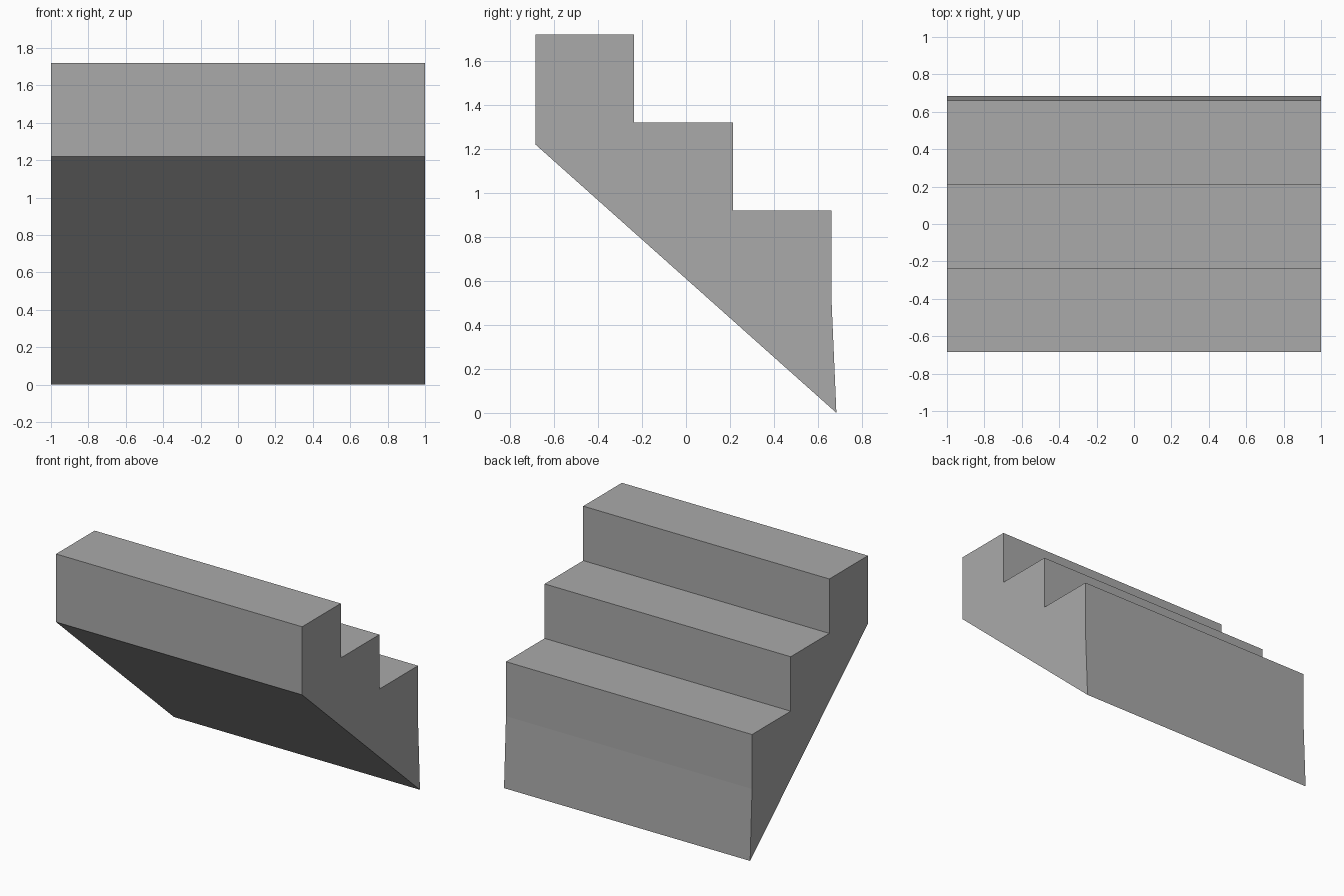
import bpy, bmesh

if "Cube" in bpy.data.objects:
    bpy.data.objects.remove(bpy.data.objects["Cube"])

HALF_WIDTH = 1.0
RUN, RISE, STEPS = 0.4485, 0.40, 3
FRONT_Y, TOP_Z = -0.684, 1.72

# Side profile (y, z): front face, three treads with risers, tapered foot
profile = [(FRONT_Y, 1.22)]
for i in range(STEPS):
    y, z = FRONT_Y + i * RUN, TOP_Z - i * RISE
    profile += [(y, z), (y + RUN, z)]
profile += [(FRONT_Y + STEPS * RUN, 0.52), (0.684, 0.0)]

# Extrude the profile across the width
bm = bmesh.new()
side = bm.faces.new([bm.verts.new((-HALF_WIDTH, y, z)) for y, z in profile])
result = bmesh.ops.extrude_face_region(bm, geom=[side], use_keep_orig=True)
moved = [g for g in result["geom"] if isinstance(g, bmesh.types.BMVert)]
bmesh.ops.translate(bm, verts=moved, vec=(2 * HALF_WIDTH, 0, 0))
bmesh.ops.recalc_face_normals(bm, faces=bm.faces)

mesh = bpy.data.meshes.new("stair_flight")
bm.to_mesh(mesh)
bm.free()

# Plain grey stone
stone = bpy.data.materials.new("grey stone")
stone.diffuse_color = (0.4, 0.4, 0.4, 1)
stone.use_nodes = True
stone.node_tree.nodes["Principled BSDF"].inputs["Base Color"].default_value = stone.diffuse_color
mesh.materials.append(stone)

bpy.context.collection.objects.link(bpy.data.objects.new("stair_flight", mesh))
